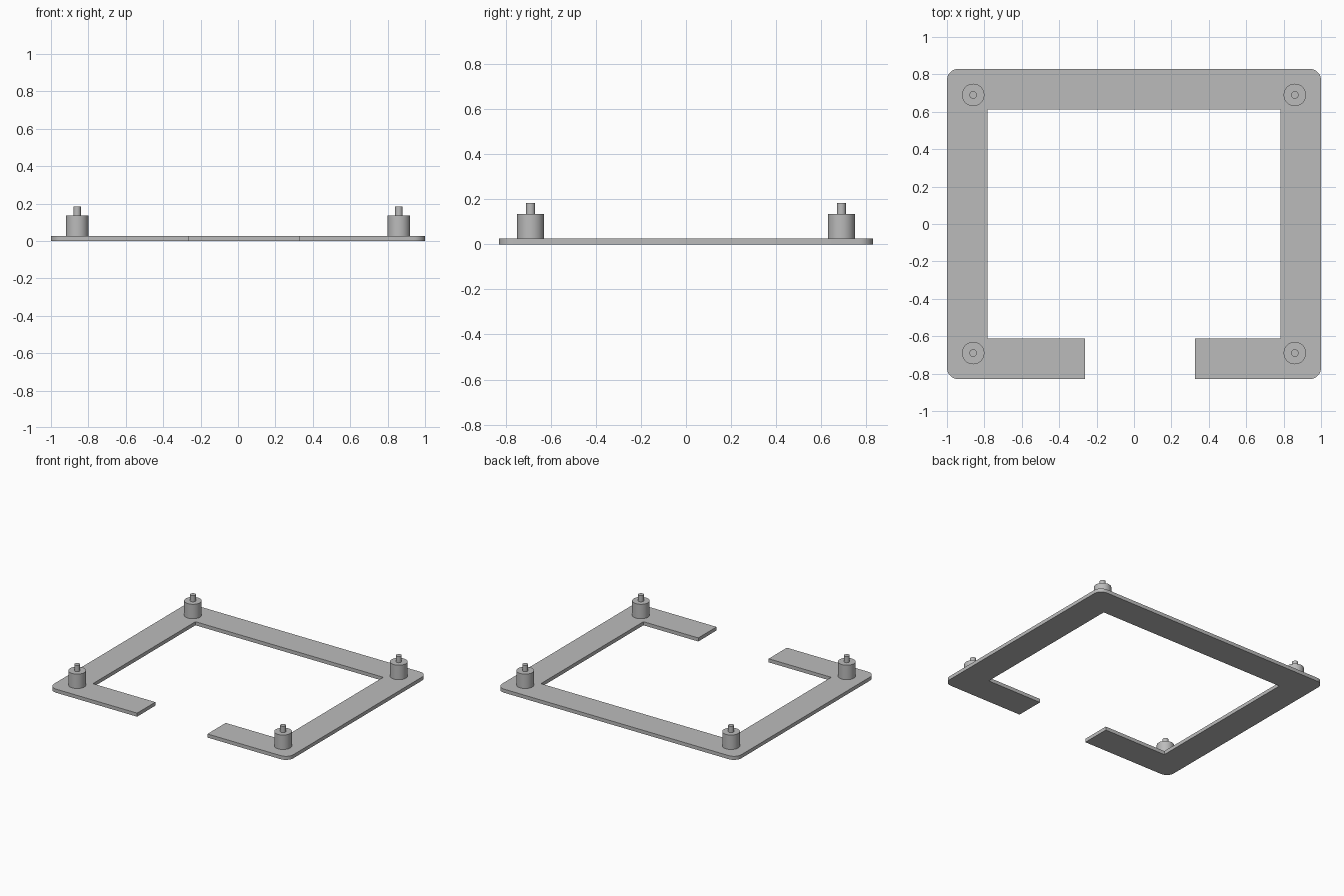
import bpy, bmesh, math

cube = bpy.data.objects.get("Cube")
if cube:
    bpy.data.objects.remove(cube, do_unlink=True)

# Single grey finish
grey = bpy.data.materials.new("light grey")
grey.use_nodes = True
color = (0.5, 0.5, 0.5, 1)
grey.diffuse_color = color
grey.node_tree.nodes["Principled BSDF"].inputs["Base Color"].default_value = color

THICK = 0.027
OX, OY = 1.0, 0.83            # outer half sizes
IX, IY = 0.784, 0.612         # inner half sizes
GAP_L, GAP_R = -0.262, 0.326  # opening in the front rail
CORNER = 0.062


def finish(bm, name):
    bmesh.ops.recalc_face_normals(bm, faces=bm.faces)
    mesh = bpy.data.meshes.new(name)
    bm.to_mesh(mesh)
    bm.free()
    mesh.materials.append(grey)
    obj = bpy.data.objects.new(name, mesh)
    bpy.context.collection.objects.link(obj)
    bpy.ops.object.select_all(action="DESELECT")
    obj.select_set(True)
    bpy.context.view_layer.objects.active = obj
    bpy.ops.object.shade_smooth_by_angle(angle=math.radians(30))
    return obj


def rounded_corner(sx, sy, steps=8):
    """Arc points of one outer corner, counter-clockwise."""
    cx, cy = sx * (OX - CORNER), sy * (OY - CORNER)
    start = math.atan2(sy, sx) - math.pi / 4
    return [(cx + CORNER * math.cos(start + math.pi / 2 * i / steps),
             cy + CORNER * math.sin(start + math.pi / 2 * i / steps))
            for i in range(steps + 1)]


# Open frame plate: outline walked from the right lip round to the left lip
outline = [(GAP_R, -OY)]
for sx, sy in ((1, -1), (1, 1), (-1, 1), (-1, -1)):
    outline += rounded_corner(sx, sy)
outline += [(GAP_L, -OY), (GAP_L, -IY), (-IX, -IY), (-IX, IY),
            (IX, IY), (IX, -IY), (GAP_R, -IY)]
bm = bmesh.new()
base = bm.faces.new([bm.verts.new((x, y, 0)) for x, y in outline])
ext = bmesh.ops.extrude_face_region(bm, geom=[base])
top = [v for v in ext["geom"] if isinstance(v, bmesh.types.BMVert)]
bmesh.ops.translate(bm, verts=top, vec=(0, 0, THICK))
finish(bm, "frame_plate")


# Stepped standoff: wide post with a thin locating pin
def standoff(name, x, y, sides=40):
    profile = [(0, THICK), (0.06, THICK), (0.06, 0.136),
               (0.02, 0.136), (0.02, 0.183), (0, 0.183)]
    bm = bmesh.new()
    verts = [bm.verts.new((r, 0, z)) for r, z in profile]
    edges = [bm.edges.new(pair) for pair in zip(verts, verts[1:])]
    bmesh.ops.spin(bm, geom=verts + edges, cent=(0, 0, 0), axis=(0, 0, 1),
                   angle=math.tau, steps=sides)
    bmesh.ops.remove_doubles(bm, verts=bm.verts, dist=0.0001)
    obj = finish(bm, name)
    obj.location = (x, y, 0)


for side, x in (("left", 0.86), ("right", -0.86)):
    for end, y in (("front", -0.69), ("back", 0.69)):
        standoff(f"{end}_{side}_standoff", x, y)
